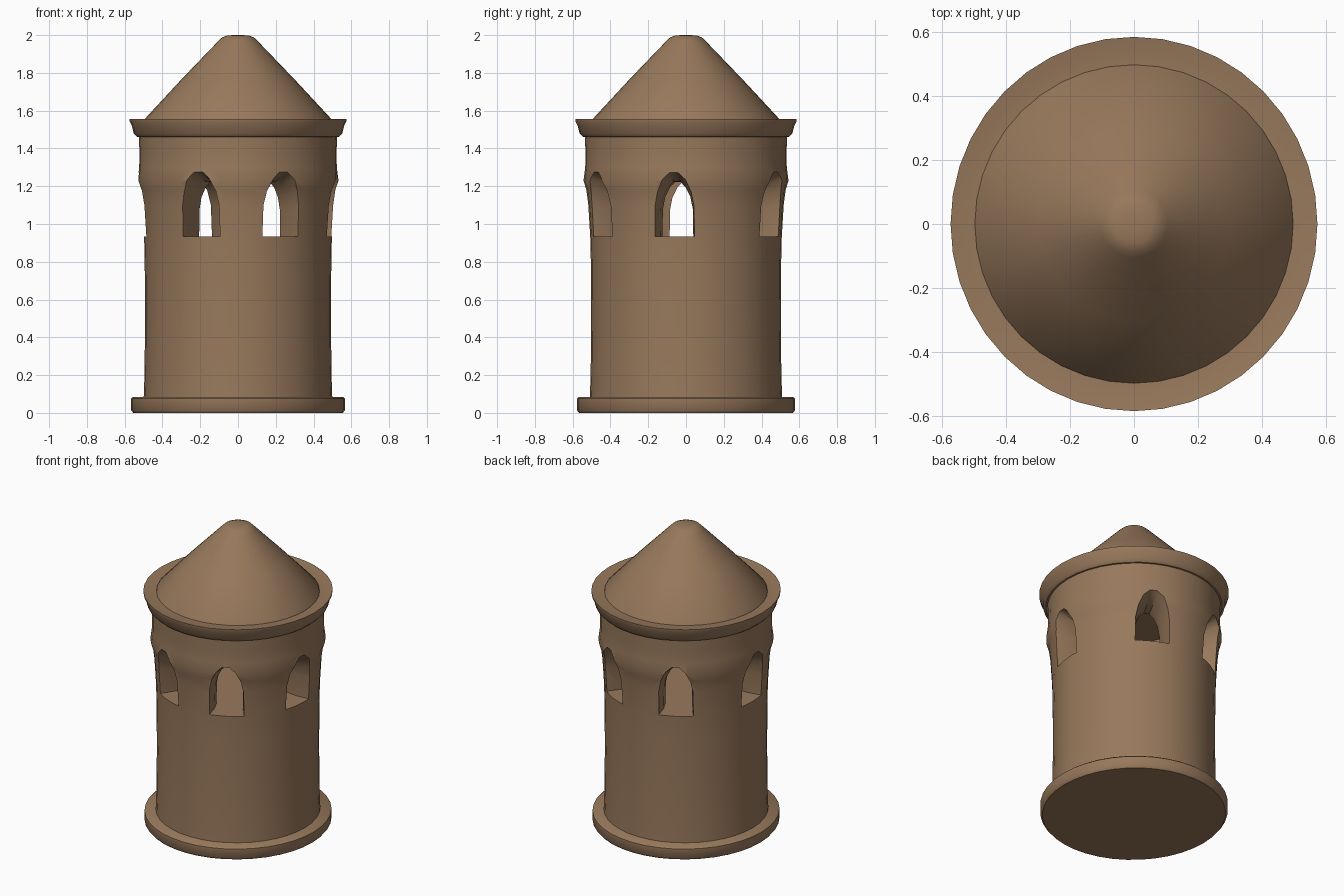
import bpy, bmesh, math
from mathutils import Vector

cube = bpy.data.objects.get("Cube")
if cube:
    bpy.data.objects.remove(cube)

clay = bpy.data.materials.new("brown clay")
clay.use_nodes = True
COLOUR = (0.314, 0.191, 0.107, 1)
clay.diffuse_color = COLOUR
clay.node_tree.nodes["Principled BSDF"].inputs["Base Color"].default_value = COLOUR

SIDES = 40
SILL = 0.935


def make_object(name, bm):
    bmesh.ops.recalc_face_normals(bm, faces=bm.faces)
    mesh = bpy.data.meshes.new(name)
    bm.to_mesh(mesh)
    bm.free()
    mesh.materials.append(clay)
    obj = bpy.data.objects.new(name, mesh)
    bpy.context.collection.objects.link(obj)
    return obj


def loft(name, rings):
    """Skin closed rings of points and cap both ends."""
    bm = bmesh.new()
    loops = [[bm.verts.new(p) for p in ring] for ring in rings]
    for a, b in zip(loops, loops[1:]):
        for i in range(len(a)):
            j = (i + 1) % len(a)
            bm.faces.new((a[i], a[j], b[j], b[i]))
    bm.faces.new(loops[0])
    bm.faces.new(loops[-1])
    return make_object(name, bm)


def turned(name, profile, stretch=1.02):
    """Turn a (radius, height) profile around the z axis."""
    angles = [2 * math.pi * i / SIDES for i in range(SIDES)]
    return loft(name, [[(r * math.cos(a), stretch * r * math.sin(a), z) for a in angles]
                       for r, z in profile])


def window_cutter(azimuth):
    """Splayed pointed arch, wider and taller on the outside."""
    turn = math.radians(azimuth)
    out = Vector((math.cos(turn), math.sin(turn), 0))
    side = Vector((-math.sin(turn), math.cos(turn), 0))
    half = [(1, 0), (0.97, 0.5), (0.82, 0.72), (0.52, 0.9), (0.2, 1)]
    outline = half + [(-s, h) for s, h in reversed(half)]
    rings = []
    for dist, width, height in ((0.22, 0.085, 0.285), (0.40, 0.088, 0.29),
                                (0.50, 0.108, 0.325), (0.62, 0.135, 0.38)):
        rings.append([out * dist + side * s * width + Vector((0, 0, SILL + h * height))
                      for s, h in outline])
    return loft("window_cutter", rings)


# Round foot
parts = [turned("base_plinth", [(0.555, 0), (0.567, 0.015), (0.567, 0.075), (0.555, 0.085)])]

# Tower wall with a slight swelling above the windows
wall = turned("tower_wall", [(0.5, 0.06), (0.495, 0.2), (0.492, 0.5), (0.494, 0.8),
                             (0.497, 0.93), (0.507, 1.1), (0.517, 1.18), (0.532, 1.23),
                             (0.523, 1.3), (0.522, 1.38), (0.525, 1.48)])
parts.append(wall)

# Hollow lookout room and its six windows
cutters = [turned("room_cutter", [(0.33, SILL), (0.33, 1.4)])]
cutters += [window_cutter(a) for a in (-7, -63, -113, 180, 118, 63)]
for cutter in cutters:
    mod = wall.modifiers.new("cut", 'BOOLEAN')
    mod.operation = 'DIFFERENCE'
    mod.solver = 'EXACT'
    mod.object = cutter
bpy.context.view_layer.update()
graph = bpy.context.evaluated_depsgraph_get()
carved = bpy.data.meshes.new_from_object(wall.evaluated_get(graph))
wall.modifiers.clear()
wall.data = carved
for cutter in cutters:
    bpy.data.objects.remove(cutter)

# Flared cornice under the roof
parts.append(turned("cornice", [(0.5, 1.46), (0.535, 1.462), (0.552, 1.48),
                                (0.562, 1.52), (0.574, 1.545), (0.574, 1.555),
                                (0.53, 1.548), (0.49, 1.545)]))

# Blunt conical roof
parts.append(turned("roof", [(0.5, 1.54), (0.495, 1.555), (0.3, 1.765), (0.105, 1.968),
                             (0.085, 1.987), (0.06, 1.997), (0.025, 2.0)], 1.0))

# Smooth shading with sharp rims
bpy.ops.object.select_all(action='DESELECT')
for part in parts:
    part.select_set(True)
bpy.context.view_layer.objects.active = wall
bpy.ops.object.shade_smooth_by_angle(angle=math.radians(40))
